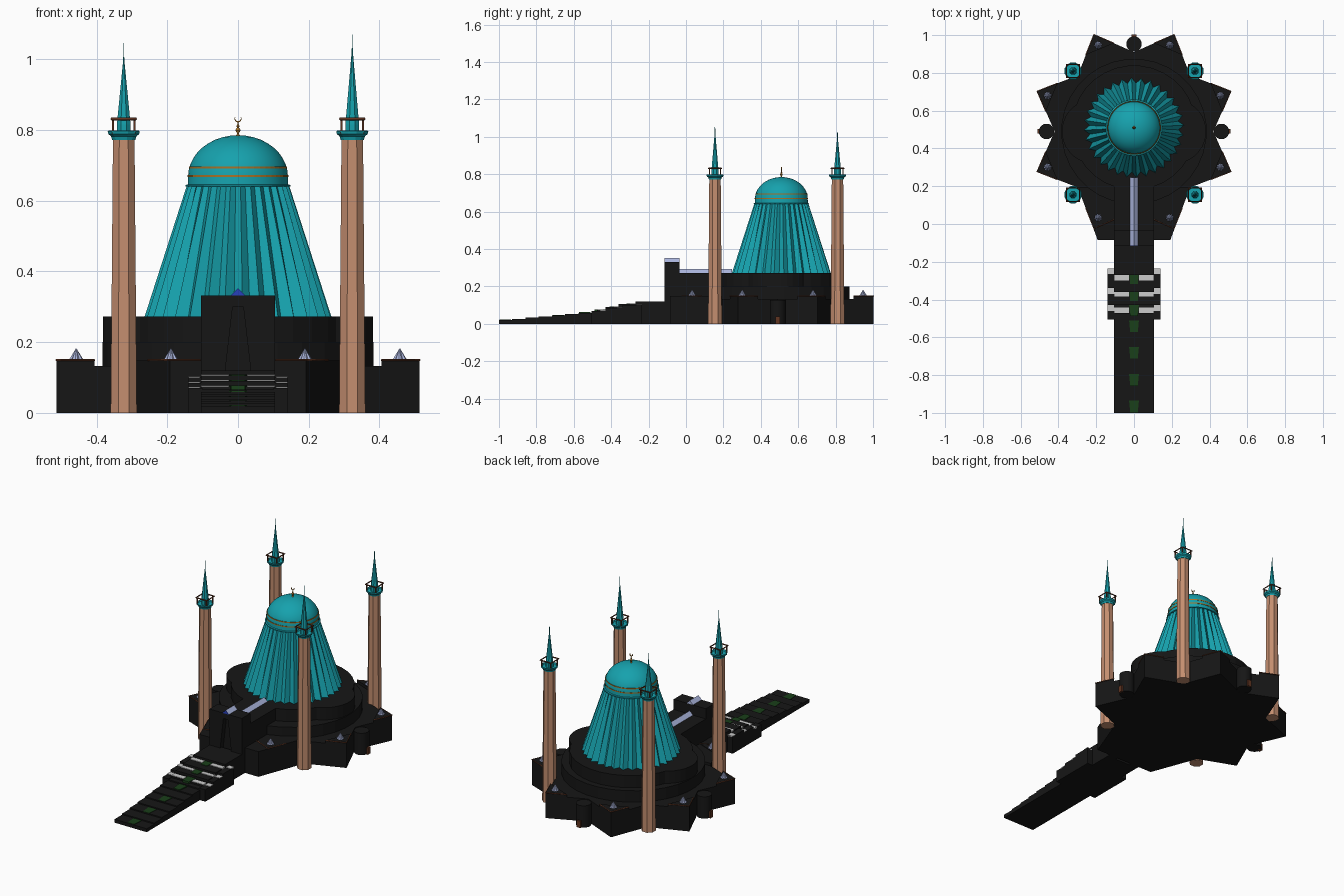
import bpy, bmesh
from math import sin, cos, pi

if "Cube" in bpy.data.objects:
    bpy.data.objects.remove(bpy.data.objects["Cube"])

CY = 0.49      # centre of the star plan
DY = 0.51      # centre of the dome


def mat(name, r, g, b):
    m = bpy.data.materials.new(name)
    m.diffuse_color = (r, g, b, 1)
    m.use_nodes = True
    m.node_tree.nodes["Principled BSDF"].inputs["Base Color"].default_value = m.diffuse_color
    return m


BLACK = mat("black_stone", .008, .008, .008)
TEAL = mat("teal", .008, .36, .42)
TAN = mat("tan_stone", .55, .27, .16)
GOLD = mat("gold", .4, .17, .02)
BROWN = mat("brown_trim", .12, .035, .015)
GLASS = mat("pale_glass", .42, .48, .75)
BLUE = mat("blue", .02, .05, .5)
WHITE = mat("white", .75, .75, .73)
GREEN = mat("green", .01, .05, .01)


def finish(name, bm, m, smooth=False):
    bmesh.ops.recalc_face_normals(bm, faces=bm.faces)
    me = bpy.data.meshes.new(name)
    bm.to_mesh(me)
    bm.free()
    me.materials.append(m)
    ob = bpy.data.objects.new(name, me)
    bpy.context.collection.objects.link(ob)
    if smooth:
        bpy.context.view_layer.objects.active = ob
        ob.select_set(True)
        bpy.ops.object.shade_smooth_by_angle(angle=0.6)
        ob.select_set(False)
    return ob


def prism(name, pts, a, b, m, axis='z'):
    """Extrude a 2D outline from a to b along z, y or x."""
    bm = bmesh.new()
    put = {'z': lambda p, t: (p[0], p[1], t), 'y': lambda p, t: (p[0], t, p[1]),
           'x': lambda p, t: (t, p[0], p[1])}[axis]
    lo = [bm.verts.new(put(p, a)) for p in pts]
    hi = [bm.verts.new(put(p, b)) for p in pts]
    bm.faces.new(lo)
    bm.faces.new(hi)
    n = len(pts)
    for i in range(n):
        j = (i + 1) % n
        bm.faces.new((lo[i], lo[j], hi[j], hi[i]))
    return finish(name, bm, m)


def box(name, x0, x1, y0, y1, z0, z1, m):
    return prism(name, [(x0, y0), (x1, y0), (x1, y1), (x0, y1)], z0, z1, m)


def lathe(name, prof, x, y, n, m, smooth=False, flute=None):
    """Spin (r, z) pairs; flute gives the radius factor of every other vertex."""
    bm = bmesh.new()
    rings = []
    for k, (r, z) in enumerate(prof):
        ring = []
        for i in range(n):
            f = flute[k] if flute and i % 2 else 1
            a = 2 * pi * (i + .5) / n
            ring.append(bm.verts.new((x + r * f * cos(a), y + r * f * sin(a), z)))
        rings.append(ring)
    for p, q in zip(rings, rings[1:]):
        for i in range(n):
            j = (i + 1) % n
            bm.faces.new((p[i], p[j], q[j], q[i]))
    bm.faces.new(rings[0])
    bm.faces.new(rings[-1])
    return finish(name, bm, m, smooth)


def lerp(p, q, t):
    return (p[0] + (q[0] - p[0]) * t, p[1] + (q[1] - p[1]) * t)


def trim(name, pts, z, closed, m, r=.003):
    cu = bpy.data.curves.new(name, 'CURVE')
    cu.dimensions = '3D'
    cu.bevel_depth = r
    cu.bevel_resolution = 0
    sp = cu.splines.new('POLY')
    sp.points.add(len(pts) - 1)
    for s, p in zip(sp.points, pts):
        s.co = (p[0], p[1], z, 1)
    sp.use_cyclic_u = closed
    cu.materials.append(m)
    bpy.context.collection.objects.link(bpy.data.objects.new(name, cu))


# Eight-pointed star base with raised tips and small glass cones
star = []
for i in range(16):
    r = .556 if i % 2 else .42
    a = i * pi / 8
    star.append((r * cos(a), CY + r * sin(a)))
prism("star_base", star, 0, .133, BLACK)
for i in range(1, 16, 2):
    tip = star[i]
    e1, e2 = lerp(tip, star[i - 1], .5), lerp(tip, star[(i + 1) % 16], .5)
    prism("raised_tip", [e1, tip, e2], .12, .15, BLACK)
    trim("tip_trim", [e1, tip, e2], .149, False, BROWN)
    a = i * pi / 8
    lathe("glass_cone", [(.023, .148), (.019, .153), (.001, .182)],
          .495 * cos(a), CY + .495 * sin(a), 16, GLASS, flute=[.75, .75, 1])

# Front neck of the base
prism("front_neck", [(-.192, -.085), (.192, -.085), (.297, .193), (-.297, .193)], 0, .148, BLACK)

# Round bays with doors in three notches
for a in (0, pi / 2, pi):
    c, s = cos(a), sin(a)
    x, y = .463 * c, CY + .463 * s
    lathe("round_bay", [(.041, 0), (.041, .128)], x, y, 24, BLACK, True)
    x, y = .5 * c, CY + .5 * s
    box("bay_door", x - .012, x + .012, y - .012, y + .012, 0, .04, BROWN)

# Tiers under the dome and the rounded side bays
lathe("lower_tier", [(.385, .1), (.385, .2)], 0, CY, 32, BLACK)
lathe("upper_tier", [(.33, .15), (.33, .272)], 0, DY, 32, BLACK)
for s in (-1, 1):
    lathe("side_bay", [(.17, .1), (.17, .272)], s * .212, CY, 32, BLACK)

# Entrance hall and portal with tapered opening
box("entrance_hall", -.105, .105, -.04, .25, 0, .272, BLACK)
box("portal_back", -.105, .105, -.085, -.035, 0, .332, BLACK)
prism("portal_front", [(-.105, 0), (-.05, 0), (-.015, .3), (.015, .3), (.05, 0), (.105, 0),
                       (.105, .332), (-.105, .332)], -.115, -.08, BLACK, 'y')
for name, y0, y1, z in (("portal", -.114, -.035, .332), ("hall", -.035, .245, .272)):
    prism(name + "_skylight", [(-.021, z), (.021, z), (0, z + .021)], y0, y1, GLASS, 'y')
    prism(name + "_skylight_gable", [(-.021, z), (.021, z), (0, z + .021)], y0 - .002, y0, BLUE, 'y')

# Stepped approach: side profile swept across its width
prof = [(-.1, 0), (-1, 0)]
for k in range(7):
    y, z = -1 + .0707 * k, .02 + .0065 * k
    prof += [(y, z), (y + .0707, z)]
for y0, y1, z in ((-.505, -.475, .066), (-.475, -.43, .075), (-.43, -.36, .09),
                  (-.36, -.27, .105), (-.27, -.1, .12)):
    prof += [(y0, z), (y1, z)]
prism("approach_steps", prof, -.105, .105, BLACK, 'x')
for s in (-1, 1):
    for y0, y1, z in ((-.505, -.43, .07), (-.43, -.34, .085), (-.34, -.235, .1)):
        a, b = sorted((s * .1, s * .14))
        box("side_terrace", a, b, y0, y1, 0, z, BLACK)
        a, b = sorted((s * .107, s * .14))
        box("terrace_slab", a, b, y1 - .03, y1, z - .004, z + .003, WHITE)
    for y, z in ((-.285, .108), (-.37, .093), (-.457, .078)):
        a, b = sorted((s * .026, s * .105))
        box("white_cascade", a, b, y - .014, y + .014, z - .013, z, WHITE)
for y, z in ((-.285, .107), (-.375, .092), (-.455, .077), (-.54, .063),
             (-.68, .047), (-.825, .034), (-.965, .022)):
    prism("planting_bed", [(-.02, y - .033), (.02, y - .033), (.026, y + .03), (-.026, y + .03)],
          z - .02, z + .001, GREEN)

# Pleated cone and dome
lathe("pleated_cone", [(.265, .27), (.145, .642)], 0, DY, 64, TEAL, flute=[.89, .95])
lathe("dome_collar", [(.149, .64), (.149, .644), (.142, .646), (.141, .668)], 0, DY, 48, TEAL, True)
dome = [(.141 * cos(t * pi / 20) + .0005, .668 + .117 * sin(t * pi / 20)) for t in range(11)]
lathe("dome", dome, 0, DY, 48, TEAL, True)
for r, z in ((.143, .67), (.1395, .694)):
    lathe("gold_band", [(r, z - .003), (r, z + .003)], 0, DY, 48, GOLD)

# Finial with crescent
lathe("finial", [(.008, .782), (.003, .788), (.003, .791), (.008, .799), (.003, .807), (.005, .811),
                 (.002, .815), (.002, .822)], 0, DY, 12, GOLD, True)
moon = [(.01 * sin(a), .831 - .01 * cos(a)) for a in [-2.3 + .46 * k for k in range(11)]]
moon += [(.0082 * sin(a), .833 - .0082 * cos(a)) for a in [2.15 - .43 * k for k in range(11)]]
prism("crescent", moon, DY - .002, DY + .002, GOLD, 'y')

# Four minarets
for x, y in ((-.323, .155), (.323, .155), (-.323, .81), (.323, .81)):
    tip = 1.07 if (x > 0 and y < .5) else 1.045
    lathe("minaret_shaft", [(.04, 0), (.033, .775)], x, y, 8, TAN)
    lathe("minaret_balcony", [(.034, .772), (.037, .782), (.045, .788), (.047, .797), (.043, .798),
                              (.04, .79)], x, y, 12, TEAL)
    lathe("minaret_spire", [(.021, .788), (.021, .815), (.0015, tip - .045)], x, y, 8, TEAL)
    lathe("spire_rod", [(.0018, tip - .05), (.001, tip)], x, y, 6, TEAL)
    w = .035
    sq = [(x - w, y - w), (x + w, y - w), (x + w, y + w), (x - w, y + w)]
    trim("balcony_frame", sq, .831, True, BROWN, .004)
    for px, py in sq:
        qx, qy = x + (px - x) * .86, y + (py - y) * .86
        box("balcony_post", qx - .003, qx + .003, qy - .003, qy + .003, .79, .831, BROWN)
